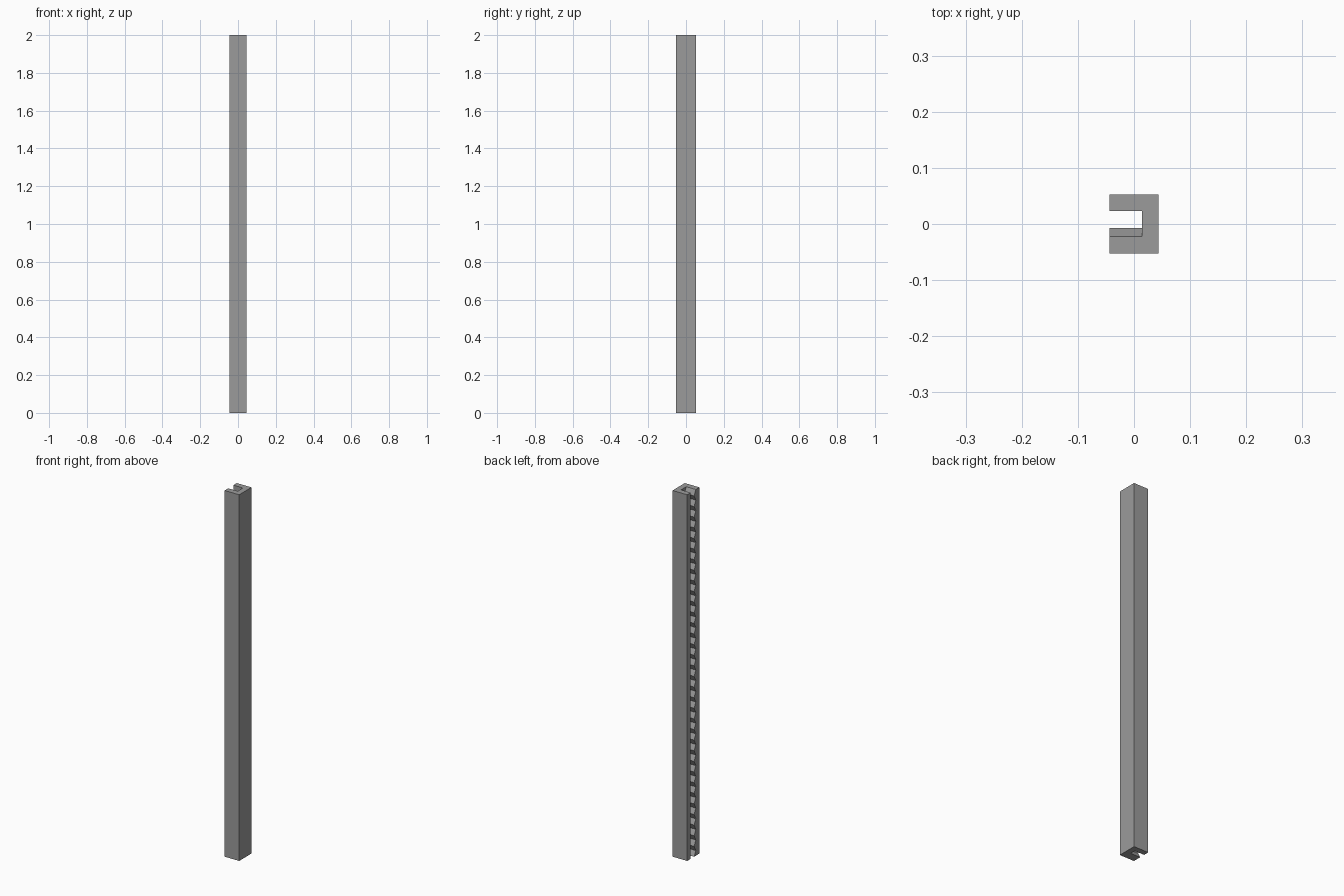
import bpy, bmesh
from mathutils import Vector

if "Cube" in bpy.data.objects:
    bpy.data.objects.remove(bpy.data.objects["Cube"])

HEIGHT = 2.0
X0, X1 = -0.044, 0.044      # open side, solid back
Y = 0.053                   # half depth
SLOT_X = 0.014              # floor of the slot
ROOT, TIP, SLOT_Y = -0.022, -0.007, 0.023
PITCH = 0.058

grey = bpy.data.materials.new("mid grey")
grey.diffuse_color = (0.33, 0.33, 0.33, 1)
grey.use_nodes = True
grey.node_tree.nodes["Principled BSDF"].inputs["Base Color"].default_value = grey.diffuse_color


def add_prism(bm, points, offset):
    """Extrude a closed polygon along an offset vector."""
    face = bm.faces.new([bm.verts.new(p) for p in points])
    out = bmesh.ops.extrude_face_region(bm, geom=[face], use_keep_orig=True)
    moved = [v for v in out["geom"] if isinstance(v, bmesh.types.BMVert)]
    bmesh.ops.translate(bm, verts=moved, vec=Vector(offset))


def finish(bm, name):
    bmesh.ops.recalc_face_normals(bm, faces=bm.faces)
    mesh = bpy.data.meshes.new(name)
    bm.to_mesh(mesh)
    bm.free()
    mesh.materials.append(grey)
    obj = bpy.data.objects.new(name, mesh)
    bpy.context.collection.objects.link(obj)


# Channel: C-shaped section, slot open towards -x
bm = bmesh.new()
section = [(X0, -Y), (X1, -Y), (X1, Y), (X0, Y),
           (X0, SLOT_Y), (SLOT_X, SLOT_Y), (SLOT_X, ROOT), (X0, ROOT)]
add_prism(bm, [(x, y, 0) for x, y in section], (0, 0, HEIGHT))
finish(bm, "channel")

# Rack teeth: triangular ridges on one slot wall, the lowest cut at the base
bm = bmesh.new()
top = HEIGHT
while top > 0.01:
    mid, low = max(top - PITCH / 2, 0), max(top - PITCH, 0)
    ridge = [(ROOT, top), (TIP, mid), (ROOT, low)]
    add_prism(bm, [(X0, y, z) for y, z in ridge], (SLOT_X - X0, 0, 0))
    top -= PITCH
finish(bm, "rack_teeth")
